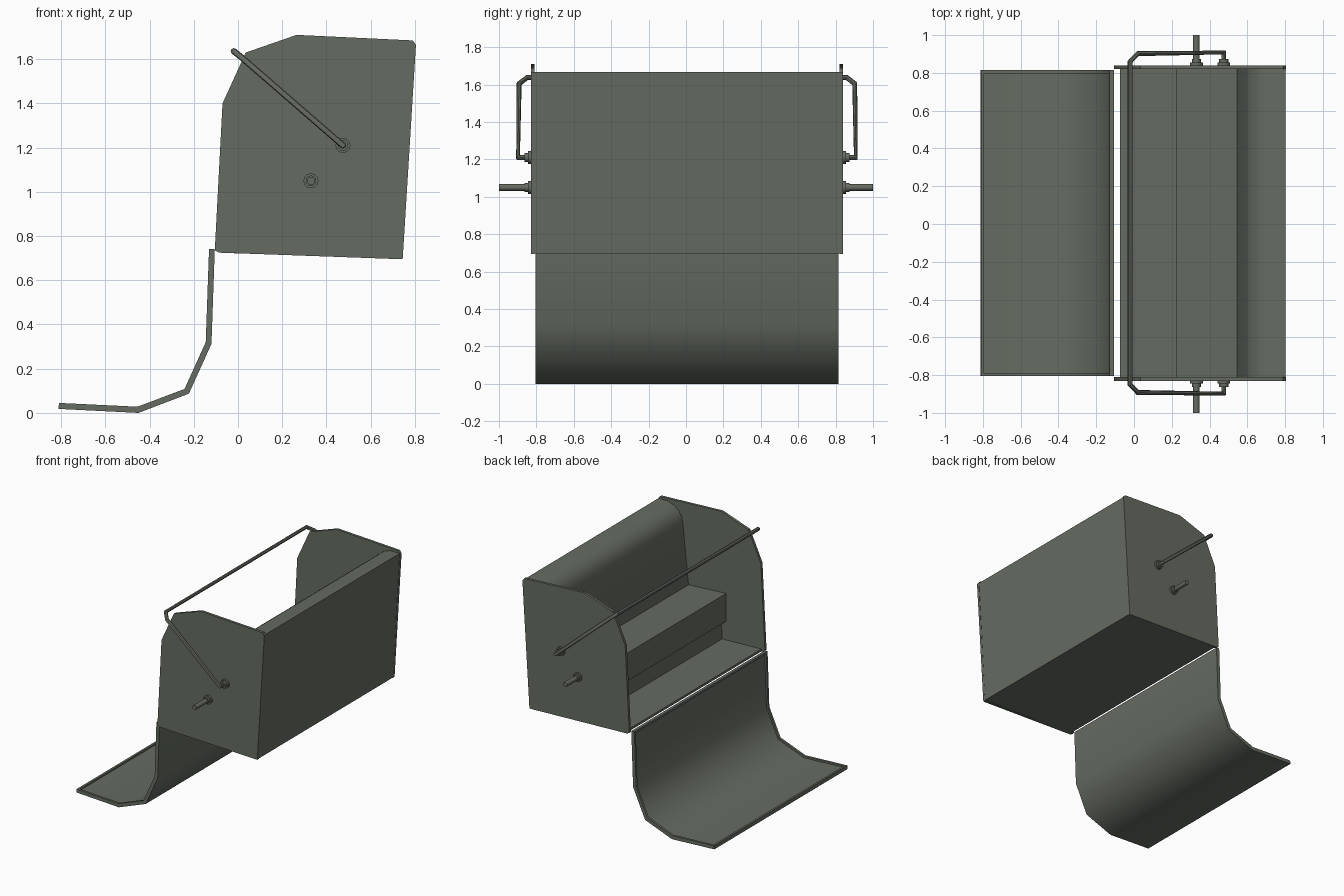
import bpy, bmesh
from math import radians, pi
from mathutils import Vector

if "Cube" in bpy.data.objects:
    bpy.data.objects.remove(bpy.data.objects["Cube"])

paint = bpy.data.materials.new("grey_green_paint")
paint.diffuse_color = (0.13, 0.15, 0.12, 1)
paint.use_nodes = True
paint.node_tree.nodes["Principled BSDF"].inputs["Base Color"].default_value = paint.diffuse_color
CY = 0.005  # the cabin sits slightly off the axle centre


def finish(ob, angle=40):
    ob.data.materials.append(paint)
    bpy.ops.object.select_all(action='DESELECT')
    ob.select_set(True)
    bpy.context.view_layer.objects.active = ob
    bpy.ops.object.shade_smooth_by_angle(angle=radians(angle))
    return ob


def extrude(name, profile, y0, y1, angle=40):
    """Extrude an xz profile along y."""
    bm = bmesh.new()
    face = bm.faces.new([bm.verts.new((x, y0, z)) for x, z in profile])
    new = bmesh.ops.extrude_face_region(bm, geom=[face])["geom"]
    bmesh.ops.translate(bm, vec=(0, y1 - y0, 0),
                        verts=[v for v in new if isinstance(v, bmesh.types.BMVert)])
    bmesh.ops.recalc_face_normals(bm, faces=bm.faces)
    me = bpy.data.meshes.new(name)
    bm.to_mesh(me)
    bm.free()
    ob = bpy.data.objects.new(name, me)
    bpy.context.collection.objects.link(ob)
    return finish(ob, angle)


def rod(name, x, z, y0, y1, r, sides=12):
    bpy.ops.mesh.primitive_cylinder_add(vertices=sides, radius=r, depth=abs(y1 - y0),
                                        location=(x, (y0 + y1) / 2, z), rotation=(pi / 2, 0, 0))
    ob = bpy.context.object
    ob.name = name
    return finish(ob)


# Side plates
side = [(-0.105, 0.735), (-0.07, 1.40), (0.035, 1.63), (0.265, 1.71), (0.79, 1.685),
        (0.805, 1.665), (0.745, 0.695), (-0.085, 0.725)]
for s, tag in ((-1, "front"), (1, "back")):
    extrude(tag + "_side_plate", side, CY + s * 0.815, CY + s * 0.835)

# Cabin body: floor, bench, rolled backrest and rear wall
body = [(0.802, 1.668), (0.745, 0.698), (-0.075, 0.724), (-0.075, 0.742), (0.26, 0.73),
        (0.265, 0.868), (0.228, 0.872), (0.225, 1.09), (0.546, 1.07), (0.595, 1.54),
        (0.605, 1.58), (0.63, 1.62), (0.67, 1.65), (0.72, 1.668)]
extrude("bench_body", body, CY - 0.825, CY + 0.825)

# Lowered front flap: thin curved panel with a raised rim
outer = [Vector(p) for p in ((-0.812, 0.018), (-0.45, 0.0), (-0.222, 0.087), (-0.12, 0.312), (-0.105, 0.74))]
inner = [Vector(p) for p in ((-0.81, 0.045), (-0.455, 0.028), (-0.242, 0.108), (-0.146, 0.32), (-0.131, 0.742))]
mid = [(a + b) / 2 for a, b in zip(outer, inner)]
extrude("flap_panel", outer + mid[::-1], CY - 0.81, CY + 0.81, 50)
for s, tag in ((-1, "front"), (1, "back")):
    extrude("flap_rim_" + tag, mid + inner[::-1], CY + s * 0.793, CY + s * 0.81, 50)
for i, j, t, tag in ((0, 1, 0.045, "tip"), (4, 3, 0.04, "hinge")):
    extrude("flap_rim_" + tag, [mid[i], mid[i].lerp(mid[j], t), inner[i].lerp(inner[j], t), inner[i]],
            CY - 0.793, CY + 0.793)

# Axle stubs, pivot bosses and collars on both sides
for s, tag in ((-1, "front"), (1, "back")):
    rod(tag + "_axle_stub", 0.33, 1.05, s * 0.82, s * 1.0, 0.018)
    for x, z, part in ((0.33, 1.05, "axle"), (0.475, 1.21, "bar_pivot")):
        rod(f"{tag}_{part}_boss", x, z, CY + s * 0.83, CY + s * 0.85, 0.034)
        rod(f"{tag}_{part}_collar", x, z, CY + s * 0.84, CY + s * 0.868, 0.024)

# Bent safety bar
half = [(0.475, 0.83, 1.21), (0.475, 0.903, 1.21), (0.02, 0.897, 1.605), (-0.02, 0.855, 1.637)]
path = [(x, CY + y, z) for x, y, z in half] + [(x, CY - y, z) for x, y, z in half[::-1]]
cu = bpy.data.curves.new("safety_bar", 'CURVE')
cu.dimensions = '3D'
cu.bevel_depth = 0.014
cu.bevel_resolution = 2
cu.use_fill_caps = True
sp = cu.splines.new('POLY')
sp.points.add(len(path) - 1)
for p, co in zip(sp.points, path):
    p.co = (*co, 1)
bar = bpy.data.objects.new("safety_bar", cu)
bpy.context.collection.objects.link(bar)
bpy.ops.object.select_all(action='DESELECT')
bar.select_set(True)
bpy.context.view_layer.objects.active = bar
bpy.ops.object.convert(target='MESH')
finish(bpy.context.object)
